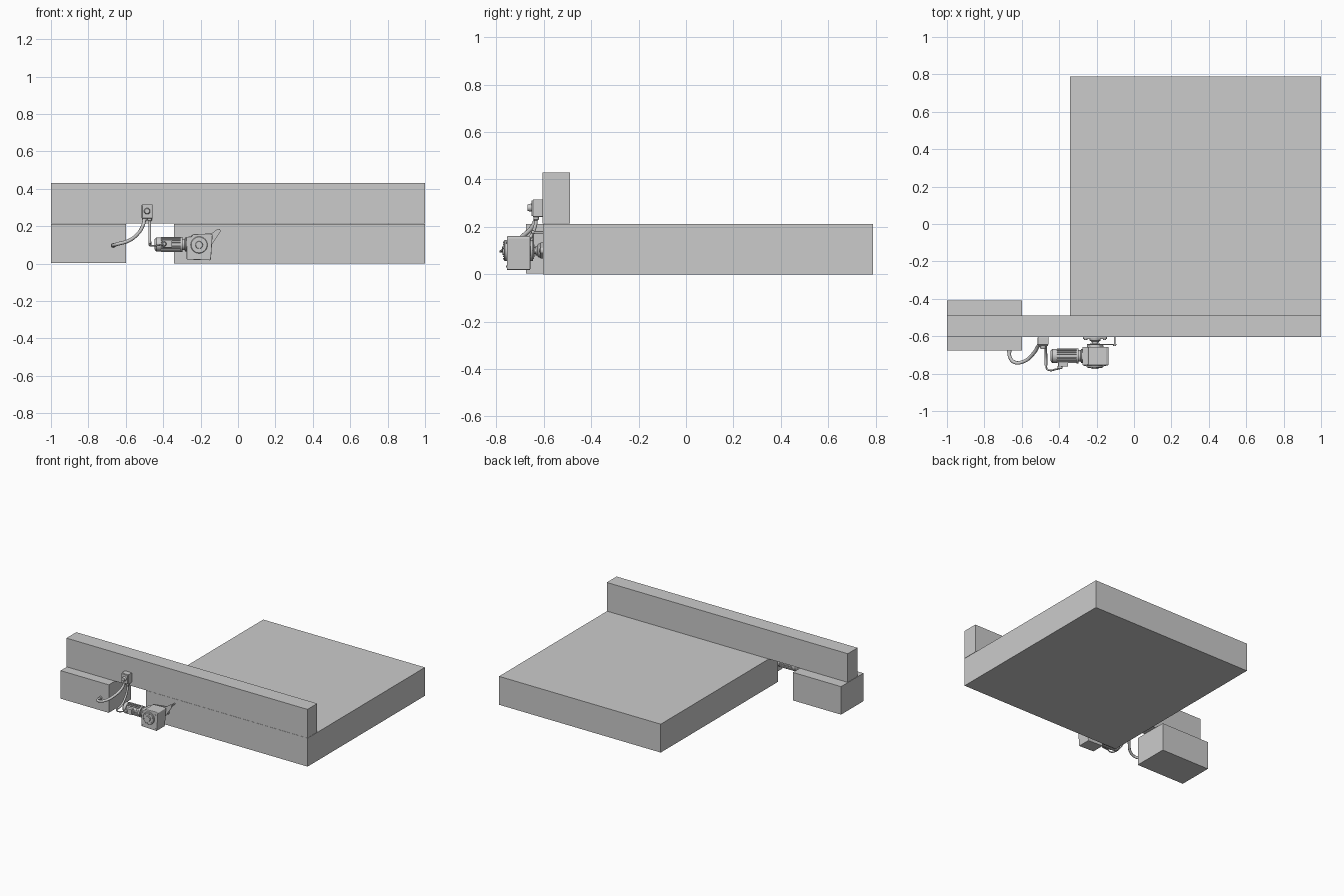
import bpy, bmesh, math
from mathutils import Vector

if "Cube" in bpy.data.objects:
    bpy.data.objects.remove(bpy.data.objects["Cube"])

def finish(name, bm, bevel=0, smooth=False):
    bmesh.ops.recalc_face_normals(bm, faces=bm.faces)
    me = bpy.data.meshes.new(name)
    bm.to_mesh(me)
    bm.free()
    ob = bpy.data.objects.new(name, me)
    bpy.context.collection.objects.link(ob)
    if bevel:
        m = ob.modifiers.new("bevel", 'BEVEL')
        m.width, m.segments = bevel, 2
    if smooth:
        bpy.ops.object.select_all(action='DESELECT')
        ob.select_set(True)
        bpy.context.view_layer.objects.active = ob
        bpy.ops.object.shade_smooth_by_angle(angle=math.radians(35))
    return ob

def box(name, x0, x1, y0, y1, z0, z1, bevel=0):
    bm = bmesh.new()
    bmesh.ops.create_cube(bm, size=1)
    for v in bm.verts:
        v.co = ((x0 + x1) / 2 + v.co.x * (x1 - x0), (y0 + y1) / 2 + v.co.y * (y1 - y0),
                (z0 + z1) / 2 + v.co.z * (z1 - z0))
    return finish(name, bm, bevel)

def lathe(name, start, axis, profile, n=32):
    """Turned part: profile of (distance along axis, radius)."""
    bm = bmesh.new()
    rot = Vector((0, 0, 1)).rotation_difference(Vector(axis))
    rings = [[bm.verts.new(Vector(start) + rot @ Vector((r * math.cos(i * math.tau / n),
              r * math.sin(i * math.tau / n), d))) for i in range(n)] for d, r in profile]
    for a, b in zip(rings, rings[1:]):
        for i in range(n):
            bm.faces.new((a[i], a[(i + 1) % n], b[(i + 1) % n], b[i]))
    bm.faces.new(rings[0])
    bm.faces.new(rings[-1])
    return finish(name, bm, smooth=True)

def plate(name, pts, y0, y1, bevel=0):
    """Outline in x, z extruded along y."""
    bm = bmesh.new()
    f = bm.faces.new([bm.verts.new((x, y0, z)) for x, z in pts])
    ext = bmesh.ops.extrude_face_region(bm, geom=[f])
    bmesh.ops.translate(bm, vec=(0, y1 - y0, 0), verts=[v for v in ext['geom'] if isinstance(v, bmesh.types.BMVert)])
    return finish(name, bm, bevel)

def cable(name, pts, r):
    cu = bpy.data.curves.new(name, 'CURVE')
    cu.dimensions = '3D'
    cu.bevel_depth, cu.bevel_resolution, cu.use_fill_caps = r, 3, True
    sp = cu.splines.new('BEZIER')
    sp.bezier_points.add(len(pts) - 1)
    for bp, p in zip(sp.bezier_points, pts):
        bp.co = p
        bp.handle_left_type = bp.handle_right_type = 'AUTO'
    ob = bpy.data.objects.new(name, cu)
    bpy.context.collection.objects.link(ob)
    bpy.ops.object.select_all(action='DESELECT')
    ob.select_set(True)
    bpy.context.view_layer.objects.active = ob
    bpy.ops.object.convert(target='MESH')

# Large blocks
box("platform_slab", -0.342, 1, -0.603, 0.788, 0, 0.213)
box("long_beam", -1, 1, -0.605, -0.489, 0.215, 0.43)
box("end_block", -1, -0.6, -0.675, -0.41, 0.003, 0.213)

# Motor along x
MY, MZ = -0.705, 0.103
lathe("motor_body", (-0.415, MY, MZ), (1, 0, 0), [(0, 0.033), (0.112, 0.033)])
lathe("motor_fan_cover", (-0.447, MY, MZ), (1, 0, 0),
      [(0, 0.022), (0.003, 0.031), (0.010, 0.037), (0.034, 0.038), (0.034, 0.033)])
lathe("motor_flange", (-0.308, MY, MZ), (1, 0, 0),
      [(0, 0.033), (0, 0.04), (0.012, 0.04), (0.012, 0.030), (0.022, 0.030), (0.026, 0.038), (0.038, 0.038)])
bm = bmesh.new()
for i in range(20):
    a = i * math.tau / 20
    geo = bmesh.ops.create_cube(bm, size=1)
    for v in geo['verts']:
        t, r = v.co.y * 0.004, 0.035 + v.co.z * 0.009
        v.co = (-0.359 + v.co.x * 0.104, MY + r * math.cos(a) - t * math.sin(a),
                MZ + r * math.sin(a) + t * math.cos(a))
finish("motor_fins", bm)
box("motor_terminal_box", -0.405, -0.352, -0.762, -0.735, 0.085, 0.125, 0.003)
lathe("terminal_gland", (-0.395, -0.760, 0.105), (0, -1, 0), [(0, 0.013), (0.012, 0.013), (0.016, 0.008)], 16)

# Gearbox with output shaft along y
GX, GZ = -0.208, 0.1
plate("gearbox_housing", [(-0.274, 0.022), (-0.146, 0.018), (-0.142, 0.06), (-0.136, 0.155),
      (-0.150, 0.161), (-0.243, 0.157), (-0.247, 0.145), (-0.276, 0.143)], -0.756, -0.657, 0.004)
lathe("gearbox_front_cover", (GX, -0.754, GZ), (0, -1, 0),
      [(0, 0.045), (0.010, 0.045), (0.013, 0.042), (0.013, 0.02), (0.02, 0.018)])
lathe("gearbox_rear_cover", (GX, -0.659, GZ), (0, 1, 0), [(0, 0.045), (0.014, 0.043), (0.014, 0.028), (0.02, 0.026)])
for i in range(6):
    a = i * math.tau / 6 + 0.3
    lathe("cover_bolt", (GX + 0.035 * math.cos(a), -0.765, GZ + 0.035 * math.sin(a)), (0, -1, 0),
          [(0, 0.004), (0.006, 0.004)], 6)
for x in (-0.262, -0.155):
    for z in (0.032, 0.134):
        lathe("housing_bolt", (x, -0.754, z), (0, -1, 0), [(0, 0.005), (0.006, 0.005)], 6)
lathe("output_shaft", (GX, -0.65, GZ), (0, 1, 0), [(0, 0.014), (0.055, 0.014)], 24)

# Flange bearing on the slab
diamond = []
for cx, r, a0, a1 in ((-0.05, 0.014, 110, 250), (0, 0.033, 250, 290), (0.05, 0.014, -70, 70), (0, 0.033, 70, 110)):
    for k in range(7):
        a = math.radians(a0 + (a1 - a0) * k / 6)
        diamond.append((GX + cx + r * math.cos(a), GZ + r * math.sin(a)))
plate("bearing_flange", diamond, -0.615, -0.602, 0.002)
lathe("bearing_boss", (GX, -0.612, GZ), (0, -1, 0), [(0, 0.031), (0.012, 0.028), (0.016, 0.02), (0.022, 0.02)])
for s in (-1, 1):
    lathe("bearing_bolt", (GX + s * 0.05, -0.613, GZ), (0, -1, 0), [(0, 0.009), (0.008, 0.009)], 6)

# Torque arm and its anchor pin
plate("torque_arm", [(-0.252, 0.150), (-0.245, 0.065), (-0.165, 0.065), (-0.093, 0.173),
      (-0.096, 0.186), (-0.108, 0.186), (-0.14, 0.163)], -0.647, -0.641)
lathe("torque_arm_pin", (-0.103, -0.652, 0.177), (0, 1, 0),
      [(0, 0.008), (0.005, 0.008), (0.005, 0.005), (0.05, 0.005)], 16)

# Junction box on the beam
box("junction_box", -0.515, -0.457, -0.646, -0.604, 0.242, 0.316, 0.003)
box("junction_box_lid", -0.512, -0.46, -0.652, -0.645, 0.246, 0.312, 0.002)
lathe("switch_knob", (-0.486, -0.65, 0.281), (0, -1, 0), [(0, 0.017), (0.01, 0.016), (0.018, 0.013)], 24)
for x in (-0.499, -0.472):
    lathe("box_gland", (x, -0.632, 0.245), (0, 0, -1), [(0, 0.011), (0.014, 0.011), (0.018, 0.008)], 16)

# Cables
cable("supply_cable", [(-0.499, -0.632, 0.24), (-0.508, -0.645, 0.205), (-0.54, -0.695, 0.155),
      (-0.59, -0.735, 0.120), (-0.64, -0.739, 0.106), (-0.664, -0.71, 0.099), (-0.667, -0.67, 0.097)], 0.0095)
lathe("supply_gland", (-0.667, -0.674, 0.097), (0, -1, 0), [(0, 0.013), (0.012, 0.013), (0.014, 0.01)], 16)
cable("motor_cable_upper", [(-0.472, -0.632, 0.24), (-0.472, -0.637, 0.20), (-0.472, -0.665, 0.145),
      (-0.471, -0.71, 0.108), (-0.471, -0.757, 0.100)], 0.0075)
cable("motor_cable_lower", [(-0.471, -0.752, 0.100), (-0.465, -0.775, 0.097), (-0.448, -0.783, 0.096),
      (-0.418, -0.777, 0.100), (-0.395, -0.772, 0.105)], 0.0045)
